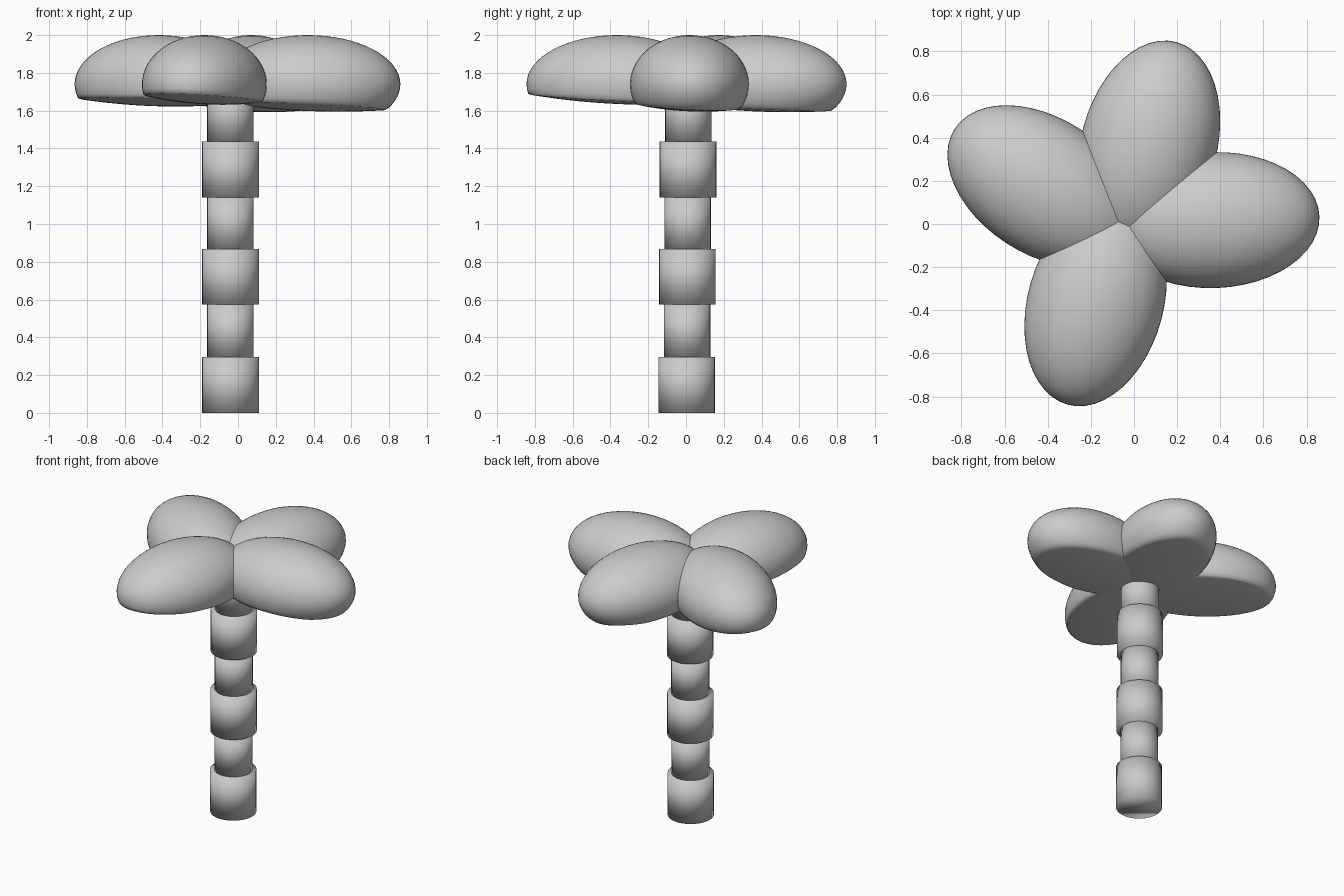
import bpy, math

if "Cube" in bpy.data.objects:
    bpy.data.objects.remove(bpy.data.objects["Cube"])

grey = bpy.data.materials.new("light grey")
grey.diffuse_color = (0.6, 0.6, 0.6, 1)
grey.use_nodes = True
grey.node_tree.nodes["Principled BSDF"].inputs["Base Color"].default_value = grey.diffuse_color


def finish(obj, name):
    obj.name = name
    obj.data.materials.append(grey)
    for p in obj.data.polygons:
        p.use_smooth = True


# Trunk: alternating wide and narrow drums with a very slight lean
def drum(name, radius, z0, z1):
    lean_y = 0.003 + 0.006 * (z0 + z1) / 2
    bpy.ops.mesh.primitive_cylinder_add(
        vertices=32, radius=radius, depth=z1 - z0,
        location=(-0.04, lean_y, (z0 + z1) / 2))
    finish(bpy.context.object, name)


for i, (z0, z1) in enumerate([(0, 0.297), (0.573, 0.868), (1.14, 1.436)]):
    drum(f"trunk_ring_{i + 1}", 0.15, z0, z1)
for i, (z0, z1) in enumerate([(0.297, 0.573), (0.868, 1.14), (1.436, 1.72)]):
    drum(f"trunk_core_{i + 1}", 0.123, z0, z1)


# Leaves: ellipsoids with the underside flattened to a shallow, tilted bowl
LENGTH, WIDTH, HEIGHT, MID = 0.49, 0.315, 0.26, 1.74


def leaf(name, cx, cy, degrees):
    bpy.ops.mesh.primitive_uv_sphere_add(segments=48, ring_count=32, radius=1)
    obj = bpy.context.object
    c, s = math.cos(math.radians(degrees)), math.sin(math.radians(degrees))
    for v in obj.data.vertices:
        r2 = v.co.x ** 2 + v.co.y ** 2
        u, w = v.co.x * LENGTH, v.co.y * WIDTH
        x, y = cx + u * c - w * s, cy + u * s + w * c
        floor = 1.645 - 0.04 * x - 0.04 * y - 0.03 * (1 - r2)
        v.co = (x, y, max(MID + v.co.z * HEIGHT, floor))
    finish(obj, name)


leaf("leaf_right", 0.37, 0.018, 2)
leaf("leaf_back", 0.07, 0.37, 75)
leaf("leaf_left", -0.42, 0.175, 147)
leaf("leaf_front", -0.178, -0.365, 254.6)
